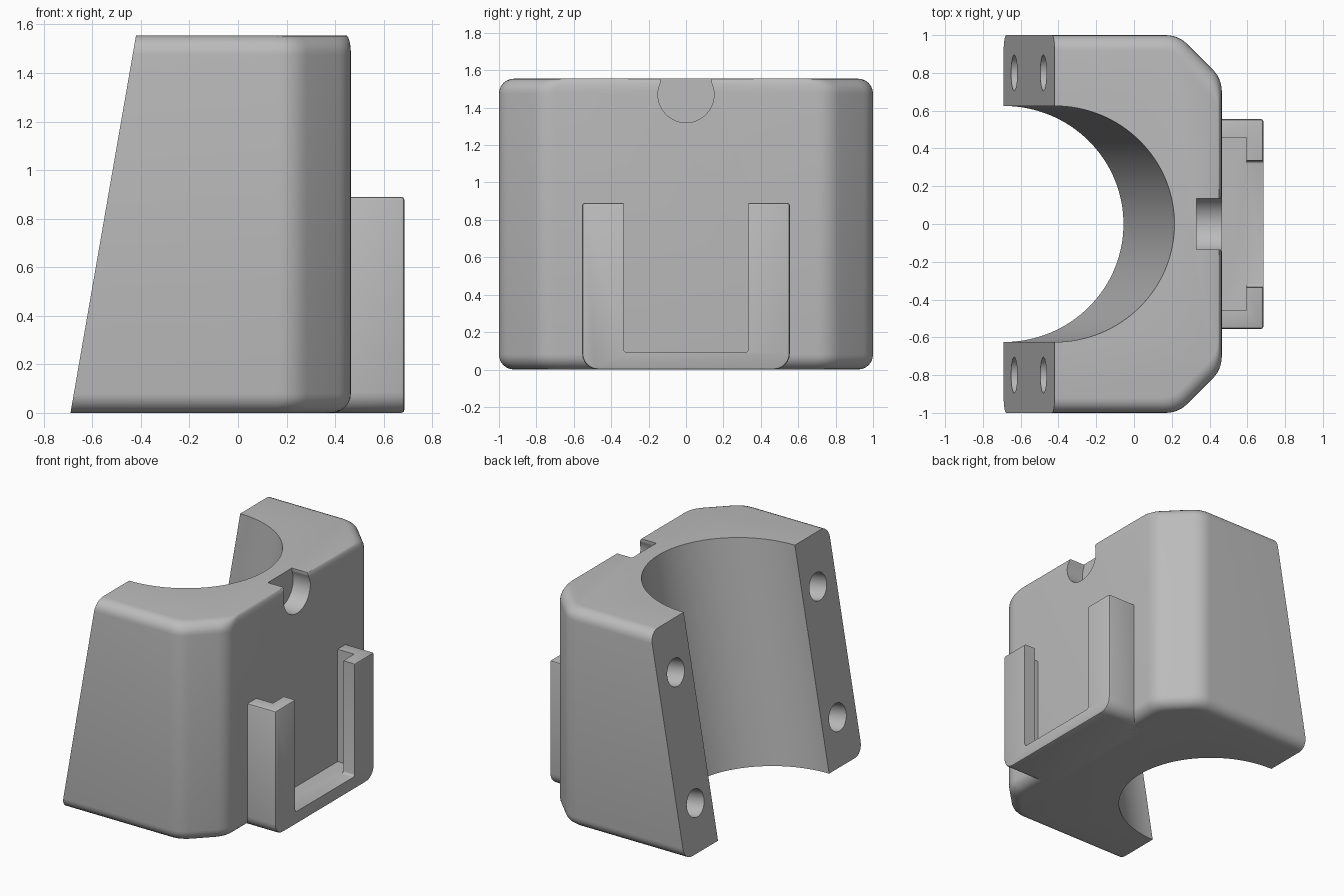
import bpy, bmesh, math
from mathutils import Matrix, Vector

cube = bpy.data.objects.get("Cube")
if cube:
    bpy.data.objects.remove(cube)

H = 1.555                       # body height
FRONT = 0.465                   # flat mounting face
BACK0, BACK1 = -0.69, -0.42     # leaning face at bottom and top
TILT = math.atan2(BACK1 - BACK0, H)

grey = bpy.data.materials.new("plain grey")
grey.use_nodes = True
grey.diffuse_color = (0.5, 0.5, 0.5, 1)
grey.node_tree.nodes["Principled BSDF"].inputs["Base Color"].default_value = (0.5, 0.5, 0.5, 1)


def lean_x(z):
    return BACK0 + (BACK1 - BACK0) * z / H


def make(name, bm):
    bmesh.ops.recalc_face_normals(bm, faces=bm.faces)
    mesh = bpy.data.meshes.new(name)
    bm.to_mesh(mesh)
    bm.free()
    mesh.materials.append(grey)
    ob = bpy.data.objects.new(name, mesh)
    bpy.context.collection.objects.link(ob)
    return ob


def loft(name, rings):
    """Skin a stack of equal point rings and cap both ends."""
    bm = bmesh.new()
    rows = [[bm.verts.new(p) for p in ring] for ring in rings]
    n = len(rows[0])
    for a, b in zip(rows, rows[1:]):
        for i in range(n):
            j = (i + 1) % n
            bm.faces.new((a[i], a[j], b[j], b[i]))
    bm.faces.new(rows[0])
    bm.faces.new(rows[-1])
    return make(name, bm)


def box(name, lo, hi):
    lo, hi = Vector(lo), Vector(hi)
    bm = bmesh.new()
    bmesh.ops.create_cube(bm, size=1, matrix=Matrix.Translation((lo + hi) / 2)
                          @ Matrix.Diagonal((*(hi - lo), 1)))
    return make(name, bm)


def cylinder(name, radius, length, centre, angle, segments=48):
    """Cylinder whose axis is tipped from z towards x by angle."""
    bm = bmesh.new()
    bmesh.ops.create_cone(bm, cap_ends=True, segments=segments, radius1=radius, radius2=radius,
                          depth=length, matrix=Matrix.Translation(centre)
                          @ Matrix.Rotation(angle, 4, 'Y'))
    return make(name, bm)


def apply(ob, mod):
    bpy.context.view_layer.objects.active = ob
    bpy.ops.object.modifier_apply(modifier=mod.name)


def cut(ob, cutter):
    mod = ob.modifiers.new("cut", 'BOOLEAN')
    mod.operation, mod.solver, mod.object = 'DIFFERENCE', 'EXACT', cutter
    apply(ob, mod)
    bpy.data.objects.remove(cutter)


def body_ring(z, side, front):
    """Plan outline with rounded corner chamfers, drawn in by side and front."""
    y, x = 1 - side, FRONT - front
    diag = 1.235 - side * math.sqrt(2)
    half = []
    for corner, toward, away in (
            (Vector((diag - y, y)), Vector((-1, 0)), Vector((1, -1)).normalized()),
            (Vector((x, diag - x)), Vector((-1, 1)).normalized(), Vector((0, -1)))):
        p0, p2 = corner + toward * 0.07, corner + away * 0.07
        for i in range(7):
            t = i / 6
            half.append(p0 * (1 - t) ** 2 + corner * 2 * t * (1 - t) + p2 * t * t)
    half.insert(0, Vector((lean_x(z), y)))
    return [(p.x, p.y, z) for p in half] + [(p.x, -p.y, z) for p in reversed(half)]


# Main body with rounded rims
R, STEPS = 0.08, 6
arcs = [math.pi / 2 * i / STEPS for i in range(STEPS + 1)]
rings = [body_ring(R * (1 - math.cos(a)), R * (1 - math.sin(a)), R * (1 - math.sin(a))) for a in arcs]
rings += [body_ring(H - R * (1 - math.sin(a)), R * (1 - math.cos(a)), 0.02 * (1 - math.cos(a)))
          for a in arcs]
body = loft("clamp_body", rings)

# Half-round bore parallel to the leaning face
cut(body, cylinder("bore_cutter", 0.625, 4, (lean_x(H / 2), 0, H / 2), TILT, 128))

# Screw holes square to the leaning face
for y in (-0.8, 0.8):
    for z in (0.32, 1.21):
        cut(body, cylinder("screw_cutter", 0.095, 0.8, (lean_x(z), y, z), TILT + math.pi / 2))

# Round notch in the front face, open at the top
cut(body, cylinder("notch_cutter", 0.15, 0.4, (0.53, 0, 1.47), math.pi / 2))
cut(body, box("notch_slot_cutter", (0.33, -0.136, 1.47), (0.8, 0.136, 1.7)))

# Bracket with rounded lower corners
W, TOP, CR = 0.555, 0.89, 0.085
outline = [(W, TOP)] + [(W - CR + CR * math.cos(a), CR - CR * math.sin(a)) for a in arcs]
outline += [(-y, z) for y, z in reversed(outline)]
bracket = loft("slide_bracket", [[(x, y, z) for y, z in outline] for x in (0.3, 0.685)])
bevel = bracket.modifiers.new("soft edges", 'BEVEL')
bevel.width, bevel.segments, bevel.limit_method = 0.012, 2, 'ANGLE'
bevel.angle_limit = math.radians(40)
apply(bracket, bevel)

# Wide inner channel and narrower front opening
cut(bracket, box("channel_cutter", (0.46, -0.457, 0.09), (0.595, 0.457, 1.2)))
opening = box("opening_cutter", (0.5, -0.335, 0.09), (0.9, 0.335, 1.2))
bevel = opening.modifiers.new("soft corners", 'BEVEL')
bevel.width, bevel.segments = 0.02, 3
apply(opening, bevel)
cut(bracket, opening)

# Smooth rounds, sharp edges
for ob in (body, bracket):
    bpy.ops.object.select_all(action='DESELECT')
    ob.select_set(True)
    bpy.context.view_layer.objects.active = ob
    bpy.ops.object.shade_smooth_by_angle(angle=math.radians(30))
